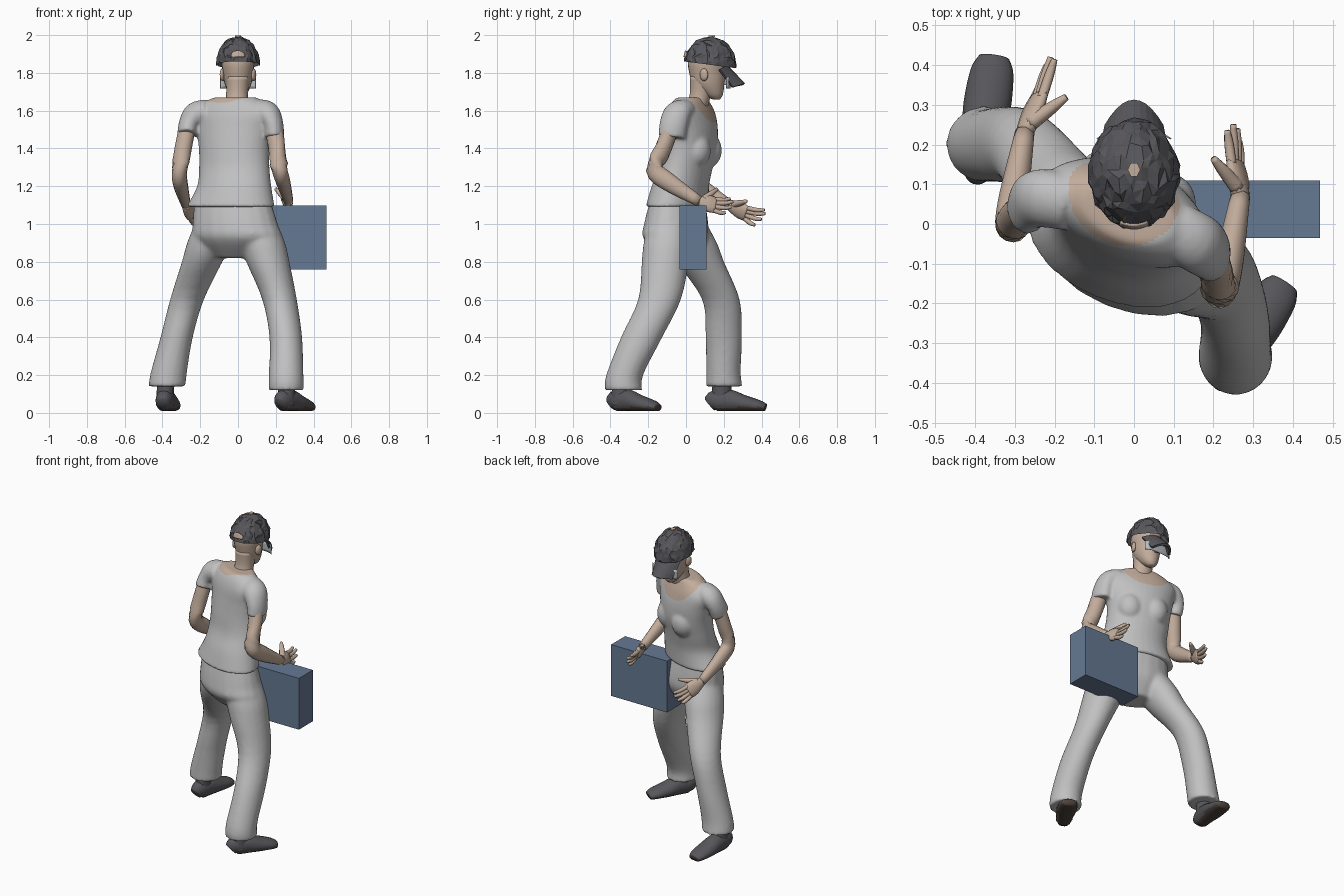
import bpy, bmesh, math, random
from mathutils import Vector, Matrix

random.seed(4)
if "Cube" in bpy.data.objects:
    bpy.data.objects.remove(bpy.data.objects["Cube"])


def material(name, colour):
    mat = bpy.data.materials.new(name)
    mat.use_nodes = True
    mat.diffuse_color = (*colour, 1)
    mat.node_tree.nodes["Principled BSDF"].inputs["Base Color"].default_value = (*colour, 1)
    return mat


CLOTH = material("grey cloth", (0.53, 0.53, 0.53))
SKIN = material("skin", (0.54, 0.415, 0.33))
DARK = material("dark grey", (0.095, 0.093, 0.103))
SOLE = material("brown sole", (0.075, 0.055, 0.045))
BLUE = material("slate blue", (0.13, 0.19, 0.29))
LENS = material("smoky lens", (0.48, 0.51, 0.53))
TURN = math.radians(-22)      # the body is twisted against the head


def finish(name, bm, mats, smooth=True, rule=None):
    bmesh.ops.recalc_face_normals(bm, faces=bm.faces)
    for face in bm.faces:
        face.smooth = smooth
        if rule:
            face.material_index = rule(face.calc_center_median())
    mesh = bpy.data.meshes.new(name)
    bm.to_mesh(mesh)
    bm.free()
    for mat in mats:
        mesh.materials.append(mat)
    ob = bpy.data.objects.new(name, mesh)
    bpy.context.scene.collection.objects.link(ob)
    return ob


def spline(rows, steps=4):
    """Smooth interpolation through rows of numbers."""
    rows = [Vector(r) for r in rows]
    out = []
    for i in range(len(rows) - 1):
        p, q = rows[i], rows[i + 1]
        before = rows[max(i - 1, 0)]
        after = rows[min(i + 2, len(rows) - 1)]
        for k in range(steps):
            t = k / steps
            m, n = (q - before) / 2, (after - p) / 2
            out.append(p * (2*t**3 - 3*t*t + 1) + m * (t**3 - 2*t*t + t)
                       + q * (3*t*t - 2*t**3) + n * (t**3 - t*t))
    return out + [rows[-1]]


def loft(bm, rows, wide=None, yaw=0.0, sides=20):
    """Closed tube through rows (x, y, z, a, b); rings lie level unless wide is given."""
    rows = spline(rows)
    centres = [Vector(r[:3]) for r in rows]
    rings = []
    for i, row in enumerate(rows):
        u = Vector((math.cos(yaw), math.sin(yaw), 0))
        v = Vector((-u.y, u.x, 0))
        if wide:
            along = centres[min(i + 1, len(rows) - 1)] - centres[max(i - 1, 0)]
            v = along.cross(Vector(wide)).normalized()
            u = v.cross(along).normalized()
        ring = []
        for k in range(sides):
            a = math.tau * k / sides
            ring.append(bm.verts.new(centres[i] + u * row[3] * math.cos(a) + v * row[4] * math.sin(a)))
        rings.append(ring)
    for low, high in zip(rings, rings[1:]):
        for k in range(sides):
            j = (k + 1) % sides
            bm.faces.new((low[k], low[j], high[j], high[k]))
    bm.faces.new(rings[0][::-1])
    bm.faces.new(rings[-1])


def ball(bm, centre, size, detail=3):
    m = Matrix.Translation(centre) @ Matrix.Rotation(TURN, 4, 'Z') @ Matrix.Diagonal((*size, 1))
    bmesh.ops.create_icosphere(bm, subdivisions=detail, radius=1, matrix=m)


def fuse(ob, voxel, rounds, rule=None):
    """Melt overlapping parts into one skin, then colour its faces."""
    melt = ob.modifiers.new("melt", 'REMESH')
    melt.mode, melt.voxel_size, melt.use_smooth_shade = 'VOXEL', voxel, True
    soft = ob.modifiers.new("soften", 'SMOOTH')
    soft.iterations = rounds
    bpy.context.view_layer.update()
    deps = bpy.context.evaluated_depsgraph_get()
    mesh = bpy.data.meshes.new_from_object(ob.evaluated_get(deps))
    ob.modifiers.clear()
    mats = list(ob.data.materials)
    ob.data = mesh
    mesh.materials.clear()
    for mat in mats:
        mesh.materials.append(mat)
    for face in mesh.polygons:
        face.use_smooth = True
        face.material_index = rule(face.center) if rule else 0


# Trousers: pelvis and two striding legs
bm = bmesh.new()
loft(bm, [(-.03, -.045, 1.13, .21, .13), (-.015, -.052, 1, .235, .158),
          (-.005, -.055, .92, .24, .155), (-.015, -.03, .82, .12, .08)], yaw=TURN)
loft(bm, [(-.12, 0, 1, .11, .11), (-.155, .035, .9, .115, .13), (-.19, .075, .8, .108, .127),
          (-.27, .185, .6, .09, .1), (-.325, .2, .4, .086, .097),
          (-.365, .198, .22, .096, .092), (-.376, .202, .14, .099, .097)])
loft(bm, [(.1, -.09, 1, .11, .11), (.13, -.1, .9, .12, .125), (.158, -.11, .8, .115, .125),
          (.22, -.14, .6, .092, .114), (.253, -.235, .4, .087, .11),
          (.255, -.325, .2, .092, .098), (.256, -.33, .12, .095, .1)])
fuse(finish("trousers", bm, [CLOTH]), .011, 8)

# Shirt: torso, bust and short sleeves, with a bare scooped neckline
bm = bmesh.new()
loft(bm, [(-.04, -.045, 1.09, .245, .153), (-.02, -.03, 1.2, .204, .142),
          (-.02, 0, 1.3, .194, .132), (-.02, .02, 1.4, .195, .135),
          (-.02, .028, 1.5, .21, .126), (-.02, .025, 1.58, .225, .11),
          (-.02, .025, 1.635, .18, .09), (-.015, .03, 1.67, .12, .07)], yaw=TURN, sides=32)
facing = Vector((-math.sin(TURN), math.cos(TURN), 0))
across = Vector((math.cos(TURN), math.sin(TURN), 0))
for side in (-1, 1):
    ball(bm, Vector((-.02, .02, 1.39)) + facing * .066 + across * .078 * side, (.08, .08, .095))
loft(bm, [(-.16, .05, 1.6, .07, .06), (-.225, .065, 1.58, .075, .065),
          (-.262, .055, 1.53, .07, .052), (-.27, .035, 1.475, .068, .052)], wide=(0, 1, .3))
loft(bm, [(.1, -.01, 1.6, .07, .06), (.155, -.045, 1.585, .075, .065),
          (.185, -.065, 1.53, .075, .055), (.192, -.075, 1.46, .073, .053)], wide=(0, 1, .3))
neck_spot = Vector((-.02, .09, 1.67))
fuse(finish("shirt", bm, [CLOTH, SKIN]), .008, 12,
     lambda c: int((c - neck_spot).length < .147))


# Arms with open hands
def arm(name, path, knuckles, spread, tips, thumb):
    bm = bmesh.new()
    loft(bm, path, wide=(0, .3, 1), sides=14)
    wrist, knuckles, spread = Vector(path[-1][:3]), Vector(knuckles), Vector(spread)
    middle = wrist.lerp(knuckles, .55)
    loft(bm, [(*wrist, .028, .022), (*middle, .047, .023), (*knuckles, .045, .017)],
         wide=spread, sides=12)
    for i, tip in enumerate(tips):
        root = knuckles + spread * (.03 - .02 * i) - (knuckles - wrist) * .1
        bend = root.lerp(Vector(tip), .6) - Vector((0, 0, .006))
        loft(bm, [(*root, .013, .013), (*bend, .0125, .0125), (*tip, .008, .008)],
             wide=spread, sides=8)
    base = wrist.lerp(knuckles, .25) + spread * .015
    loft(bm, [(*base, .021, .021), (*base.lerp(Vector(thumb), .6), .016, .015),
              (*thumb, .009, .009)], wide=(1, 0, 0), sides=8)
    finish(name, bm, [SKIN])


arm("left_side_arm",
    [(-.265, .05, 1.53, .045, .042), (-.292, .02, 1.39, .046, .042), (-.31, 0, 1.27, .046, .04),
     (-.302, .07, 1.2, .047, .038), (-.275, .23, 1.1, .028, .025)],
    (-.24, .32, 1.055), (.35, .1, .93),
    [(-.2, .415, 1.075), (-.21, .42, 1.055), (-.22, .4, 1.025), (-.225, .365, .995)],
    (-.17, .32, 1.12))
arm("right_side_arm",
    [(.19, -.075, 1.52, .047, .043), (.205, -.12, 1.4, .048, .042), (.22, -.165, 1.29, .05, .04),
     (.24, -.09, 1.22, .048, .037), (.268, .07, 1.12, .028, .025)],
    (.255, .155, 1.1), (-.35, .1, .93),
    [(.235, .235, 1.135), (.25, .25, 1.12), (.26, .24, 1.09), (.265, .21, 1.06)],
    (.2, .165, 1.185))

# Head, neck, nose and ears
bm = bmesh.new()
loft(bm, [(-.01, .045, 1.6, .072, .064), (-.005, .075, 1.68, .058, .057),
          (0, .085, 1.78, .064, .066)], sides=18)
loft(bm, [(0, .16, 1.66, .022, .02), (0, .145, 1.685, .046, .05), (0, .12, 1.74, .07, .083),
          (0, .113, 1.8, .08, .096), (0, .112, 1.87, .085, .1), (0, .115, 1.95, .05, .06)], sides=24)
loft(bm, [(0, .2, 1.8, .008, .008), (0, .208, 1.765, .012, .018),
          (0, .205, 1.735, .013, .01)], sides=8)
for side in (-1, 1):
    ball(bm, (side * .083, .095, 1.79), (.012, .024, .034), 2)
finish("head", bm, [SKIN])

# Crumpled cap
bm = bmesh.new()
bmesh.ops.create_icosphere(bm, subdivisions=4, radius=1)
bmesh.ops.bisect_plane(bm, geom=bm.verts[:] + bm.edges[:] + bm.faces[:], plane_co=(0, 0, .02),
                       plane_no=(0, .12, 1), clear_inner=True)
bmesh.ops.dissolve_limit(bm, angle_limit=math.radians(9), verts=bm.verts, edges=bm.edges)
bmesh.ops.triangulate(bm, faces=bm.faces)
for v in bm.verts:
    v.co *= random.uniform(.95, 1.03)
    v.co = Vector((v.co.x * .116, .125 + v.co.y * .14, 1.84 + v.co.z * .153))
finish("cap", bm, [DARK], False)


# Bent sheets: the brim, the skin showing through the cap, and the glasses
def sheet(name, mat, bend, thickness, smooth):
    bm = bmesh.new()
    bmesh.ops.create_grid(bm, x_segments=10, y_segments=4, size=1)
    for v in bm.verts:
        v.co = bend(v.co.x, (v.co.y + 1) / 2)
    ob = finish(name, bm, [mat], smooth)
    ob.modifiers.new("thickness", 'SOLIDIFY').thickness = thickness


sheet("cap_brim", DARK, lambda u, v: Vector((
    u * (.088 - .014 * v), .22 + .093 * v * (1 - .25 * u * u) - .04 * u * u,
    1.84 - .095 * v - .02 * u * u)), .014, False)
sheet("cap_rear_gap", SKIN, lambda u, v: Vector((
    .036 * u, -.014 + .009 * u * u + .009 * v, 1.885 + .034 * v * (1 - .5 * u * u))), .006, True)
sheet("cap_crown_spot", SKIN, lambda u, v: Vector((
    .016 * u * (1 - abs(v - .5)), .137 + .034 * (v - .5), 1.997)), .006, False)
sheet("glasses", LENS, lambda u, v: Vector((
    u * .094, .236 - .02 * u ** 4, 1.718 + .06 * v)), .004, True)


# Shoes with brown soles
def shoe(name, heel, toe, ankle):
    bm = bmesh.new()
    heel, toe = Vector((*heel, 0)), Vector((*toe, 0))
    rows = []
    for t, half, tall in ((0, .03, .04), (.1, .046, .058), (.35, .054, .06),
                          (.6, .06, .046), (.88, .054, .032), (1, .038, .022)):
        p = heel.lerp(toe, t)
        rows.append((p.x, p.y, tall + .004, half, tall))
    loft(bm, rows, wide=(toe - heel).cross(Vector((0, 0, 1))), sides=18)
    low = heel.lerp(toe, .22)
    loft(bm, [(low.x, low.y, .04, .048, .056), (low.x, low.y, .1, .046, .054),
              (*ankle, .2, .045, .045)], sides=12)
    for v in bm.verts:
        v.co.z = max(v.co.z, .01)
    finish(name, bm, [DARK, SOLE], True, lambda c: int(c.z < .03))


shoe("front_shoe", (-.395, .125), (-.352, .42), (-.378, .19))
shoe("rear_shoe", (.222, -.395), (.378, -.15), (.258, -.335))

# Carried case
bm = bmesh.new()
bmesh.ops.create_cube(bm, size=1, matrix=Matrix.Translation((.265, .037, .928))
                      @ Matrix.Diagonal((.408, .145, .338, 1)))
finish("case", bm, [BLUE], False)
